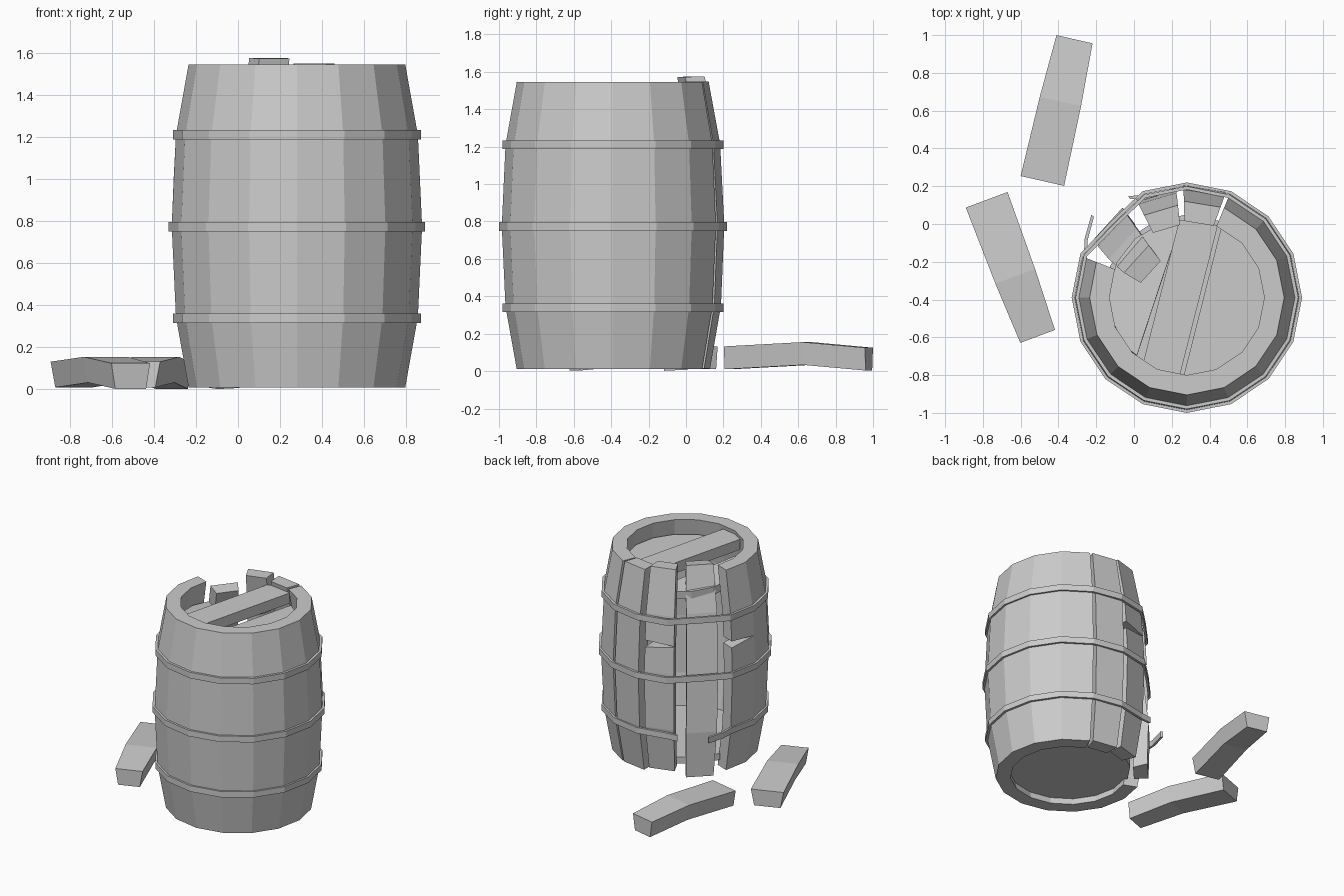
import bpy, bmesh
from math import radians, cos, sin
from mathutils import Matrix, Vector

if "Cube" in bpy.data.objects:
    bpy.data.objects.remove(bpy.data.objects["Cube"])

CX, CY, MID = 0.28, -0.39, 0.775
BASE = Matrix.Translation((CX, CY, 0))
LOW = [(0.515, 0.01), (0.575, 0.345), (0.595, 0.775)]
HIGH = [(0.575, 1.21), (0.515, 1.545)]


def finish(name, bm, matrix=Matrix()):
    bmesh.ops.recalc_face_normals(bm, faces=bm.faces)
    bm.transform(matrix)
    mesh = bpy.data.meshes.new(name)
    bm.to_mesh(mesh)
    bm.free()
    ob = bpy.data.objects.new(name, mesh)
    bpy.context.collection.objects.link(ob)
    return ob


def wall(name, angles, rows, thick=0.105, matrix=BASE, dr=None, closed=False, wedge=None):
    """Curved slab: rows of (radius, z) swept over the angles.
    wedge=(row, dz) shifts that row at the first angle, for a split."""
    bm = bmesh.new()
    n, cols = len(rows), []
    for i, a in enumerate(angles):
        d = dr[i] if dr else 0
        c, s = cos(radians(a)), sin(radians(a))
        col = []
        for t in (0, thick):
            for k, (r, z) in enumerate(rows):
                if wedge and i == 0 and k == wedge[0]:
                    z += wedge[1]
                q = r + d - t
                col.append(bm.verts.new((q * c, q * s, z)))
        cols.append(col)
    loop = list(range(n)) + list(range(2 * n - 1, n - 1, -1))
    pairs = list(zip(cols, cols[1:]))
    if closed:
        pairs.append((cols[-1], cols[0]))
    for p, q in pairs:
        for a, b in zip(loop, loop[1:] + loop[:1]):
            bm.faces.new((p[a], q[a], q[b], p[b]))
    if not closed:
        for col in (cols[0], cols[-1]):
            for k in range(n - 1):
                bm.faces.new((col[k], col[k + 1], col[n + k + 1], col[n + k]))
    return finish(name, bm, matrix)


def place(angle, lean=0, roll=0, out=0, up=0):
    """Frame of a loose stave built around angle 0, tipping about its middle."""
    pivot = Vector((0.5, 0, MID))
    return (BASE @ Matrix.Rotation(radians(angle), 4, 'Z')
            @ Matrix.Translation(pivot + Vector((out, 0, up)))
            @ Matrix.Rotation(radians(lean), 4, 'Y') @ Matrix.Rotation(radians(roll), 4, 'X')
            @ Matrix.Translation(-pivot))


# Intact part of the barrel: eleven staves in one shell
wall("barrel_shell", [180 + 22.5 * i for i in range(12)], LOW + HIGH)

# Split stave beside the hole
wall("split_stave_lower", [158.5, 180], LOW + [(0.586, 1.0)], wedge=(3, -0.025))
wall("split_stave_upper", [158.5, 180], [(0.586, 1.0)] + HIGH, wedge=(0, 0.025))

# Loose staves at the back
wall("loose_stave", [-11, 11], LOW + HIGH, matrix=place(80.7, lean=-0.3, up=0.004))
M = place(106.5, lean=-1, out=-0.01, up=0.03)
wall("cracked_stave_lower", [-10.5, 10.5], LOW + [(0.586, 0.985)], matrix=M, wedge=(3, -0.03))
wall("cracked_stave_upper", [-10.5, 10.5], [(0.586, 0.99)] + HIGH, matrix=M, wedge=(0, 0.02))
wall("leaning_stave", [-11, 11], LOW + HIGH,
     matrix=place(138, lean=-8.6, roll=-2, out=-0.055, up=0.0))

# Hoops: the upper two are flattened across the hole, the lowest has snapped
ring = [22.5 * i for i in range(16)]
dent = [-0.04 if a == 135 else 0 for a in ring]
for name, r, z in (("middle_hoop", 0.61, 0.773), ("top_hoop", 0.59, 1.21)):
    wall(name, ring, [(r, z - 0.023), (r, z + 0.023)], 0.018, dr=dent, closed=True)
snapped = [139, 150] + [157.5 + 22.5 * i for i in range(15)] + [480]
wall("snapped_hoop", snapped, [(0.59, 0.317), (0.59, 0.362)], 0.018,
     dr=[0.08, 0.035] + [0] * 15 + [0.03])


# Lid planks and base: slices of a sixteen-sided disc
def disc_slice(name, lo, hi, z, thick, matrix=Matrix(), radius=0.415):
    bm = bmesh.new()
    bmesh.ops.create_cone(bm, cap_ends=True, segments=16, radius1=radius,
                          radius2=radius, depth=thick)
    turn = radians(-14.2)
    axis = Vector((cos(turn), sin(turn), 0))
    for d, sign in ((lo, -1), (hi, 1)):
        geom = bm.verts[:] + bm.edges[:] + bm.faces[:]
        cut = bmesh.ops.bisect_plane(bm, geom=geom, plane_co=axis * d,
                                     plane_no=axis * sign, clear_outer=True)
        edges = [e for e in cut["geom_cut"] if isinstance(e, bmesh.types.BMEdge)]
        if edges:
            bmesh.ops.contextual_create(bm, geom=edges)
    return finish(name, bm, Matrix.Translation((CX, CY, z - thick / 2)) @ matrix)


disc_slice("lid_plank_right", 0.085, 1, 1.43, 0.06)
disc_slice("lid_plank_middle", -0.14, 0.065, 1.515, 0.08)
disc_slice("lid_plank_left", -1, -0.155, 1.40, 0.06,
           Matrix.Rotation(radians(-4), 4, 'Z') @ Matrix.Rotation(radians(-5), 4, 'X'))
disc_slice("barrel_base", -1, 1, 0.11, 0.05, radius=0.44)


# Two halves of the missing stave lying on the ground
def fallen(name, wide, narrow):
    a, b = Vector(wide), Vector(narrow)
    d = b - a
    side = Vector((-d.y, d.x)).normalized()
    bm = bmesh.new()
    rows = []
    for t, w, z in ((0, 0.118, 0.01), (0.56, 0.112, 0.033), (1, 0.098, 0.003)):
        p = a + d * t
        row = []
        for s, h in ((-w, 0.122), (w, 0.122), (w * 0.8, 0), (-w * 0.8, 0)):
            q = p + side * s
            row.append(bm.verts.new((q.x, q.y, z + h)))
        rows.append(row)
    for p, q in zip(rows, rows[1:]):
        for k in range(4):
            bm.faces.new((p[k], p[k - 1], q[k - 1], q[k]))
    bm.faces.new(rows[0])
    bm.faces.new(rows[-1])
    finish(name, bm)


fallen("fallen_half_back", (-0.485, 0.228), (-0.315, 0.978))
fallen("fallen_half_side", (-0.78, 0.128), (-0.51, -0.595))
